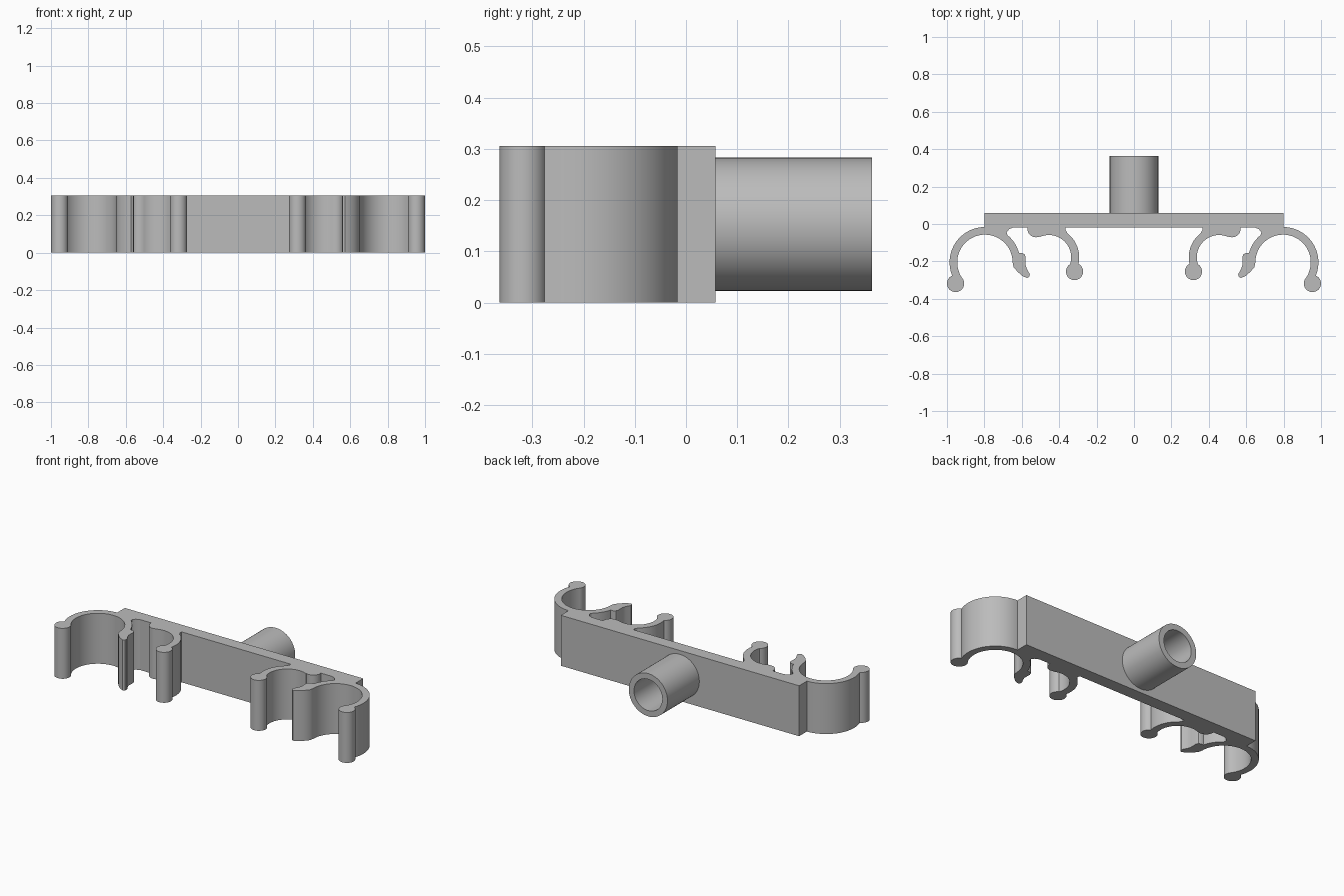
import bpy, bmesh
from math import cos, sin, radians
from mathutils import Matrix

cube = bpy.data.objects.get("Cube")
if cube:
    bpy.data.objects.remove(cube, do_unlink=True)

HEIGHT = 0.306
grey = bpy.data.materials.new("plain grey")
grey.use_nodes = True
grey.diffuse_color = (0.5, 0.5, 0.5, 1)
grey.node_tree.nodes["Principled BSDF"].inputs["Base Color"].default_value = (0.5, 0.5, 0.5, 1)


def arc(cx, cy, r, start, end, steps=40):
    """Points along a circular arc, angles in degrees."""
    angles = [radians(start + (end - start) * i / steps) for i in range(steps + 1)]
    return [(cx + r * cos(a), cy + r * sin(a)) for a in angles]


def disc(cx, cy, r):
    return arc(cx, cy, r, 0, 360, 32)[:-1]


def band(cx, cy, inner, outer, start, end):
    return arc(cx, cy, outer, start, end) + arc(cx, cy, inner, end, start)


def finish(name, bm):
    bmesh.ops.recalc_face_normals(bm, faces=bm.faces)
    mesh = bpy.data.meshes.new(name)
    bm.to_mesh(mesh)
    bm.free()
    mesh.materials.append(grey)
    obj = bpy.data.objects.new(name, mesh)
    bpy.context.collection.objects.link(obj)
    return obj


def prism(name, outline, side=1):
    """Extrude a plan outline to full height, mirrored when side is -1."""
    bm = bmesh.new()
    face = bm.faces.new([bm.verts.new((x * side, y, 0)) for x, y in outline])
    new = bmesh.ops.extrude_face_region(bm, geom=[face])["geom"]
    bmesh.ops.translate(bm, vec=(0, 0, HEIGHT),
                        verts=[v for v in new if isinstance(v, bmesh.types.BMVert)])
    return finish(name, bm)


def activate(obj):
    bpy.ops.object.select_all(action='DESELECT')
    obj.select_set(True)
    bpy.context.view_layer.objects.active = obj


def union(base, others):
    activate(base)
    for other in others:
        mod = base.modifiers.new("union", 'BOOLEAN')
        mod.operation = 'UNION'
        mod.solver = 'EXACT'
        mod.object = other
        bpy.ops.object.modifier_apply(modifier=mod.name)
        bpy.data.objects.remove(other, do_unlink=True)


def smooth(obj):
    activate(obj)
    bpy.ops.object.shade_smooth_by_angle(angle=radians(30))


# Flat back plate
prism("back_plate", [(-0.8, -0.018), (0.8, -0.018), (0.8, 0.058), (-0.8, 0.058)])

# Large and small spring clips on each side
big, small = (0.797, -0.205), (0.455, -0.178)
large_parts = {
    "end_bead": disc(0.954, -0.318, 0.046),
    "root": [(0.79, -0.012), (0.645, -0.012), (0.645, -0.018), (0.668, -0.028),
             (0.681, -0.045), (0.676, -0.062), (0.69, -0.078), (0.74, -0.06), (0.79, -0.045)],
    "inner_lip": [(0.645, -0.155), (0.65, -0.198), (0.644, -0.23), (0.622, -0.256),
                  (0.596, -0.278), (0.572, -0.289), (0.56, -0.282), (0.557, -0.268),
                  (0.573, -0.24), (0.58, -0.219), (0.579, -0.176), (0.585, -0.162),
                  (0.598, -0.155)],
}
small_parts = {
    "end_bead": disc(0.318, -0.254, 0.046),
    "root": [(0.525, -0.012), (0.365, -0.012), (0.367, -0.03), (0.358, -0.046),
             (0.375, -0.07), (0.455, -0.045), (0.525, -0.04)],
    "inner_bump": disc(0.524, -0.025, 0.046),
}
for side, label in ((1, "left"), (-1, "right")):
    large = prism(label + "_large_clip", band(*big, 0.148, 0.189, -37, 176), side)
    union(large, [prism(n, o, side) for n, o in large_parts.items()])
    smooth(large)
    little = prism(label + "_small_clip", band(*small, 0.119, 0.162, 65, 210), side)
    union(little, [prism(n, o, side) for n, o in small_parts.items()])
    smooth(little)

# Hollow socket tube on the back, closed by the plate
bm = bmesh.new()
rings = []
for radius, y in ((0.13, 0.05), (0.13, 0.363), (0.095, 0.363), (0.095, 0.05)):
    ring = bmesh.ops.create_circle(bm, segments=64, radius=radius,
                                   matrix=Matrix.Translation((0, y, HEIGHT / 2))
                                   @ Matrix.Rotation(radians(90), 4, 'X'))["verts"]
    rings.append(ring)
for a, b in zip(rings, rings[1:] + rings[:1]):
    for i in range(64):
        j = (i + 1) % 64
        bm.faces.new((a[i], a[j], b[j], b[i]))
smooth(finish("socket_tube", bm))
